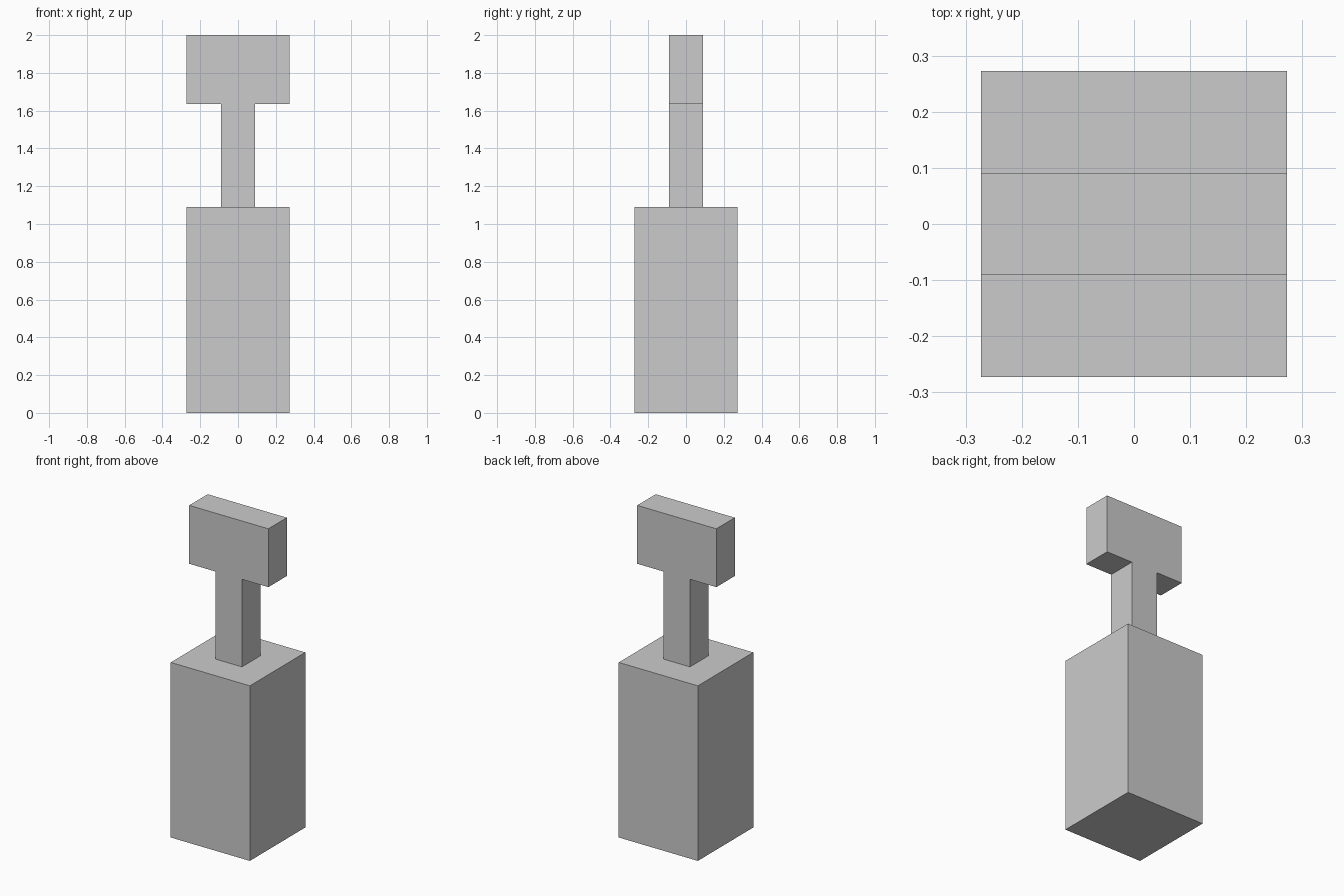
import bpy, bmesh

if "Cube" in bpy.data.objects:
    bpy.data.objects.remove(bpy.data.objects["Cube"])

U = 2 / 11  # one grid unit: the model is 11 units tall


def extrude_profile(name, points, depth):
    """Extrude an x-z outline (in units) along y, centred on y = 0."""
    bm = bmesh.new()
    face = bm.faces.new([bm.verts.new((x * U, -depth * U / 2, z * U)) for x, z in points])
    ext = bmesh.ops.extrude_face_region(bm, geom=[face])
    verts = [g for g in ext["geom"] if isinstance(g, bmesh.types.BMVert)]
    bmesh.ops.translate(bm, verts=verts, vec=(0, depth * U, 0))
    bmesh.ops.recalc_face_normals(bm, faces=bm.faces)
    mesh = bpy.data.meshes.new(name)
    bm.to_mesh(mesh)
    bm.free()
    obj = bpy.data.objects.new(name, mesh)
    bpy.context.collection.objects.link(obj)
    return obj


def mirrored(right):
    """Close a right-hand half outline by mirroring it across x = 0."""
    return right + [(-x, z) for x, z in reversed(right)]


# Square block at the bottom
extrude_profile("base_block", mirrored([(1.5, 0), (1.5, 6)]), 3)

# T-shaped stem and head, one flat piece
extrude_profile("t_handle", mirrored([(0.5, 6), (0.5, 9), (1.5, 9), (1.5, 11)]), 1)
